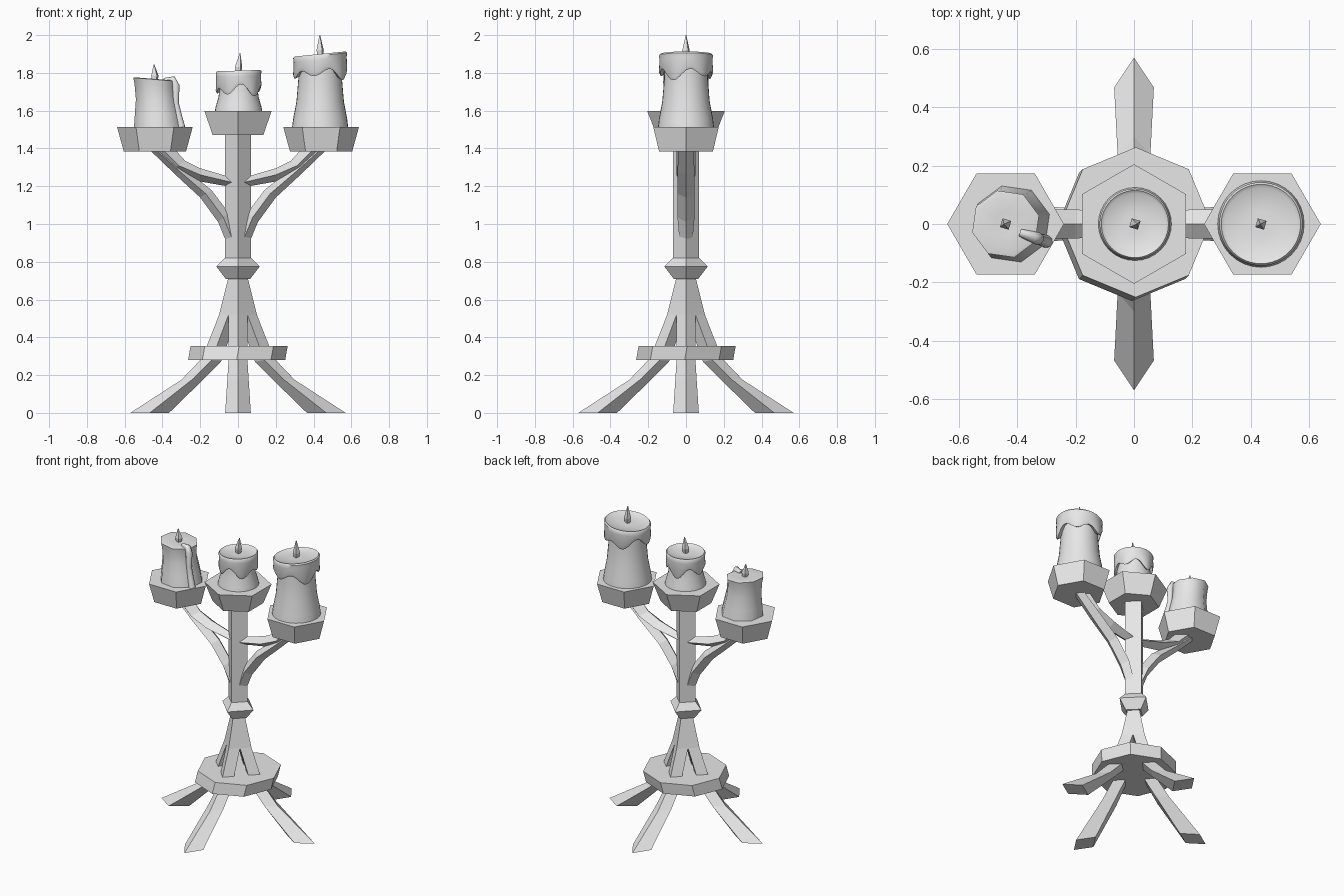
import bpy
import bmesh
from math import sin, cos, pi, radians
from mathutils import Vector

cube = bpy.data.objects.get("Cube")
if cube:
    bpy.data.objects.remove(cube, do_unlink=True)

grey = bpy.data.materials.new("plain grey")
grey.use_nodes = True
grey.diffuse_color = (0.8, 0.8, 0.8, 1)
grey.node_tree.nodes["Principled BSDF"].inputs["Base Color"].default_value = (0.8, 0.8, 0.8, 1)


def loft(name, rings, smooth=False):
    """Skin a list of equal point rings and cap both ends."""
    bm = bmesh.new()
    rows = [[bm.verts.new(p) for p in ring] for ring in rings]
    n = len(rows[0])
    for low, high in zip(rows, rows[1:]):
        for i in range(n):
            j = (i + 1) % n
            bm.faces.new((low[i], low[j], high[j], high[i]))
    bm.faces.new(rows[0][::-1])
    bm.faces.new(rows[-1])
    bmesh.ops.recalc_face_normals(bm, faces=bm.faces)
    mesh = bpy.data.meshes.new(name)
    bm.to_mesh(mesh)
    bm.free()
    mesh.materials.append(grey)
    obj = bpy.data.objects.new(name, mesh)
    bpy.context.collection.objects.link(obj)
    if smooth:
        bpy.ops.object.select_all(action="DESELECT")
        obj.select_set(True)
        bpy.context.view_layer.objects.active = obj
        bpy.ops.object.shade_smooth_by_angle(angle=radians(50))
    return obj


def circle(x, y, z, r, sides, turn=0.0, slope=0.0):
    """Ring of points; slope tilts it along x."""
    angles = [turn + 2 * pi * i / sides for i in range(sides)]
    return [Vector((x + r * cos(a), y + r * sin(a), z + slope * r * cos(a))) for a in angles]


def diamond(outer, inner, width, turn):
    """Four-cornered section in a vertical plane turned about z."""
    mid = ((outer[0] + inner[0]) / 2, (outer[1] + inner[1]) / 2)
    flat = [(outer[0], 0, outer[1]), (mid[0], width, mid[1]),
            (inner[0], 0, inner[1]), (mid[0], -width, mid[1])]
    return [Vector((x * cos(turn) - y * sin(turn), x * sin(turn) + y * cos(turn), z))
            for x, y, z in flat]


# Four splayed legs: outer corner, inner corner, half width
LEG = [((.57, 0), (.365, 0), .068),
       ((.30, .175), (.17, .19), .056),
       ((.19, .29), (.09, .27), .05),
       ((.10, .52), (.00, .52), .05),
       ((.05, .72), (-.05, .72), .05)]
for k, side in enumerate(("left", "back", "right", "front")):
    loft(side + "_leg", [diamond(o, i, w, k * pi / 2) for o, i, w in LEG])

# Slightly tapered central post with a flared knot
loft("post", [circle(0, 0, z, .07, 4) for z in (.80, 1.48)])
loft("post_knot", [circle(0, 0, z, r, 4) for z, r in ((.71, .065), (.775, .115), (.82, .07))])

# Octagonal brace plate, a little skewed
loft("brace_plate", [circle(-.007, -.007, .28, .257, 8), circle(.006, .006, .355, .257, 8)])

# Curved arms and struts, mirrored by turning half way round
ARM = [((.03, 1.245), (.03, 1.195), .035),
       ((.20, 1.295), (.20, 1.225), .05),
       ((.28, 1.335), (.35, 1.285), .05),
       ((.33, 1.39), (.46, 1.39), .05)]
STRUT = [((.06, .90), (.00, .94), .035),
         ((.105, 1.01), (.05, 1.06), .045),
         ((.20, 1.14), (.14, 1.18), .045),
         ((.33, 1.26), (.29, 1.30), .045),
         ((.46, 1.385), (.40, 1.39), .04)]
for side, turn in (("left", 0), ("right", pi)):
    loft(side + "_arm", [diamond(o, i, w, turn) for o, i, w in ARM])
    loft(side + "_strut", [diamond(o, i, w, turn) for o, i, w in STRUT])

# Hexagonal drip trays
for name, x, z, low, high, turn in (("left", .44, 1.385, .165, .20, 0),
                                    ("right", -.44, 1.385, .165, .20, 0),
                                    ("middle", 0, 1.47, .155, .205, pi / 6)):
    loft(name + "_tray", [circle(x, 0, z, low, 6, turn), circle(x, 0, z + .128, high, 6, turn)])


def wick(name, x, z, tip, lean):
    loft(name, [circle(x, 0, z - .02, .014, 4, .5), circle(x, 0, z + .02, .022, 4, .5),
                circle(x + lean, 0, tip, .002, 4, .5)])


def candle(name, x, base, top, r, slope, phase):
    """Waisted body under a wavy collar of melted wax."""
    h = top - base
    body = [(0, 1.04), (.12, 1), (.35, .88), (.65, .81), (.92, .8)]
    loft(name + "_candle", [circle(x, 0, base + t * h, r * s, 32) for t, s in body], True)

    def wavy(s, lift):
        ring = circle(x, 0, top, r * s, 48)
        for i, p in enumerate(ring):
            a = 2 * pi * i / 48
            p.z = top - .105 + lift + .022 * sin(5 * a + phase) + .012 * sin(3 * a)
        return ring
    rings = [wavy(.78, .012), wavy(.95, 0), wavy(1.0, .015)]
    rings += [circle(x, 0, top + dz, r * s, 48, 0, slope)
              for dz, s in ((-.03, .98), (-.008, 1.0), (0, .95), (-.008, .87), (-.01, .3))]
    loft(name + "_wax_collar", rings, True)


candle("left", .435, 1.51, 1.90, .143, .1, 1.0)
wick("left_wick", .435, 1.90, 2.0, -.002)
candle("middle", .003, 1.595, 1.812, .121, .03, 2.4)
wick("middle_wick", .003, 1.812, 1.905, .008)

# Right candle: coarse, leaning, with one long run of wax
SHORT = [(1.51, .135, -.42), (1.58, .125, -.425), (1.66, .112, -.432),
         (1.73, .113, -.438), (1.765, .118, -.44), (1.768, .105, -.44), (1.762, .04, -.44)]
loft("right_candle", [circle(x, 0, z, r, 8, .25, -.08 if z > 1.7 else 0) for z, r, x in SHORT], True)
wick("right_wick", -.44, 1.765, 1.845, -.005)

curve = bpy.data.curves.new("wax_run", "CURVE")
curve.dimensions = "3D"
curve.bevel_depth = .022
curve.bevel_resolution = 2
curve.use_fill_caps = True
run = curve.splines.new("POLY")
path = [(-.39, -.03, 1.76), (-.345, -.045, 1.765), (-.33, -.05, 1.73),
        (-.33, -.05, 1.64), (-.315, -.055, 1.57), (-.30, -.06, 1.51)]
run.points.add(len(path) - 1)
for point, co, size in zip(run.points, path, (.6, .9, 1, .8, .9, 1)):
    point.co = (*co, 1)
    point.radius = size
curve.materials.append(grey)
bpy.context.collection.objects.link(bpy.data.objects.new("wax_run", curve))
